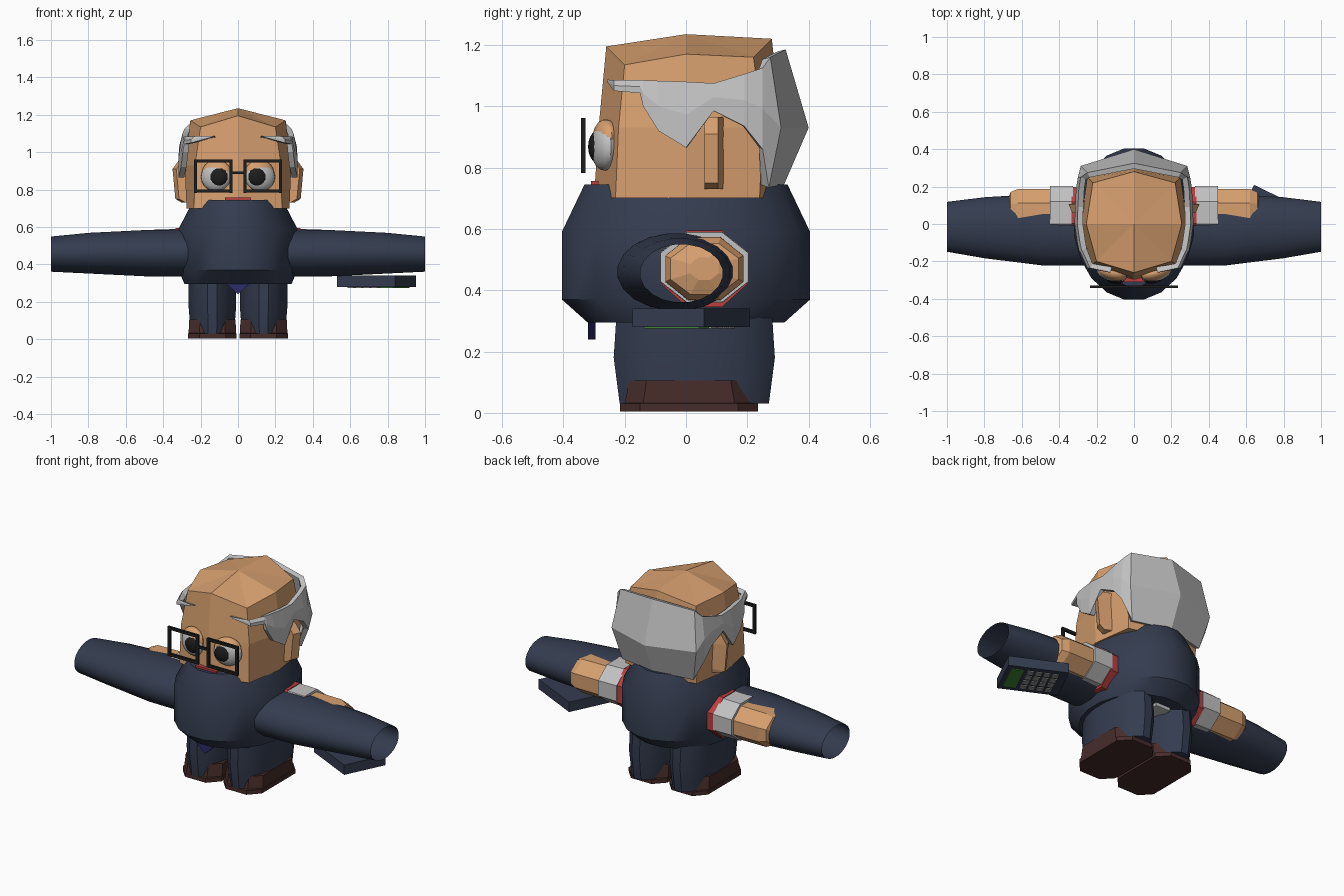
import bpy, bmesh
from math import cos, sin, pi, radians, atan2
from mathutils import Vector, Matrix

cube = bpy.data.objects.get("Cube")
if cube:
    bpy.data.objects.remove(cube, do_unlink=True)


def material(name, red, green, blue):
    mat = bpy.data.materials.new(name)
    mat.use_nodes = True
    mat.diffuse_color = (red, green, blue, 1)
    mat.node_tree.nodes["Principled BSDF"].inputs["Base Color"].default_value = (red, green, blue, 1)
    return mat


skin = material("skin", .68, .35, .16)
navy = material("navy cloth", .034, .045, .078)
grey = material("light grey", .54, .54, .54)
black = material("black", .012, .012, .012)
brown = material("dark brown", .06, .025, .023)
red = material("red", .5, .05, .05)
green = material("screen green", .05, .25, .04)
blue = material("tie blue", .025, .025, .14)
key_grey = material("key grey", .3, .3, .3)


def finish(name, bm, mat, smooth=False):
    """Turn a bmesh into a named object with one colour."""
    bmesh.ops.recalc_face_normals(bm, faces=bm.faces)
    mesh = bpy.data.meshes.new(name)
    bm.to_mesh(mesh)
    bm.free()
    mesh.materials.append(mat)
    obj = bpy.data.objects.new(name, mesh)
    bpy.context.collection.objects.link(obj)
    if smooth:
        bpy.ops.object.select_all(action='DESELECT')
        obj.select_set(True)
        bpy.context.view_layer.objects.active = obj
        bpy.ops.object.shade_smooth_by_angle(angle=radians(35))
    return obj


def skin_rings(bm, rings, closed):
    """Bridge consecutive rows of points with quads."""
    rows = [[bm.verts.new(p) for p in ring] for ring in rings]
    for low, high in zip(rows, rows[1:]):
        count = len(low)
        for i in range(count if closed else count - 1):
            j = (i + 1) % count
            bm.faces.new((low[i], low[j], high[j], high[i]))
    return rows


def loft(name, axis, rings, mat, sides=16, start=True, end=True, smooth=True):
    """Elliptical rings (position, centre a, centre b, radius a, radius b) along x or z."""
    points = []
    for pos, ca, cb, ra, rb in rings:
        ring = []
        for i in range(sides):
            t = 2 * pi * (i + .5) / sides
            a, b = ca + ra * cos(t), cb + rb * sin(t)
            ring.append((pos, a, b) if axis == "x" else (a, b, pos))
        points.append(ring)
    bm = bmesh.new()
    rows = skin_rings(bm, points, True)
    if start:
        bm.faces.new(rows[0])
    if end:
        bm.faces.new(rows[-1])
    return finish(name, bm, mat, smooth)


def prism(name, layers, mat):
    """Stack of same-sized outlines, given as (z, outline)."""
    bm = bmesh.new()
    rows = skin_rings(bm, [[(x, y, z) for x, y in outline] for z, outline in layers], True)
    bm.faces.new(rows[0])
    bm.faces.new(rows[-1])
    return finish(name, bm, mat)


def box(name, centre, size, mat, matrix=Matrix()):
    bm = bmesh.new()
    bmesh.ops.create_cube(bm, size=1)
    bm.transform(matrix @ Matrix.Translation(centre) @ Matrix.Diagonal((*size, 1)))
    return finish(name, bm, mat)


def ball(name, centre, radii, turn, mat):
    bm = bmesh.new()
    bmesh.ops.create_uvsphere(bm, u_segments=16, v_segments=10, radius=1)
    bm.transform(Matrix.Translation(centre) @ Matrix.Rotation(turn, 4, 'Z')
                 @ Matrix.Diagonal((*radii, 1)))
    return finish(name, bm, mat, True)


def mirror(obj):
    mod = obj.modifiers.new("mirror", 'MIRROR')
    mod.use_clip = True
    return obj


# Head: half of a faceted shell, front to back, closed by a low crown
bm = bmesh.new()
rows = skin_rings(bm, [
    [(0, -.30, .70), (.235, -.23, .70), (.275, 0, .70), (.24, .24, .70), (0, .29, .70)],
    [(0, -.285, .93), (.23, -.22, .93), (.285, 0, .93), (.25, .25, .93), (0, .31, .93)],
    [(0, -.26, 1.195), (.2, -.2, 1.135), (.255, 0, 1.17), (.22, .22, 1.16), (0, .28, 1.22)],
], False)
crown = bm.verts.new((0, 0, 1.235))
for a, b in zip(rows[-1], rows[-1][1:]):
    bm.faces.new((a, b, crown))
bm.faces.new(rows[0])
mirror(finish("head", bm, skin))

# Hair: band round the back, ending in pointed tips over the temples
columns = [  # x, y, top, bottom
    (.30, .25, 1.125, .86), (.31, .19, 1.105, .935), (.315, .09, 1.075, .985),
    (.318, 0, 1.08, .865), (.305, -.09, 1.083, .92), (.295, -.14, 1.085, 1.0),
    (.288, -.15, 1.085, 1.043), (.25, -.235, 1.085, 1.05), (.14, -.258, 1.087, 1.08)]
strips = [[(0, .325, 1.185), (0, .40, .93), (0, .32, .745)],
          [(.25, .275, 1.16), (.285, .31, .93), (.24, .27, .735)]]
for x, y, top, bottom in columns:
    strips.append([(x - .015, y, top), (x, y, (top + bottom) / 2), (x, y, bottom)])
bm = bmesh.new()
skin_rings(bm, strips, False)
hair = finish("hair", bm, grey)
thick = hair.modifiers.new("thickness", 'SOLIDIFY')
thick.thickness = .03
thick.offset = -1
mirror(hair)

# Torso
loft("torso", "z", [(.295, 0, 0, .29, .325), (.37, 0, 0, .322, .41),
                    (.59, 0, 0, .322, .41), (.745, 0, 0, .24, .335)], navy, sides=20)
box("shirt_hem", (0, .08, .30), (.1, .34, .05), grey)

# Tie: narrow plate with a pointed end
bm = bmesh.new()
outline = [(-.06, .745), (-.06, .295), (0, .24), (.06, .295), (.06, .745)]
rows = skin_rings(bm, [[(x, y, z) for x, z in outline] for y in (-.32, -.295)], True)
for row in rows:
    bm.faces.new(row)
finish("tie", bm, blue)

# Face: mouth and spectacles
box("mouth", (0, -.298, .742), (.14, .025, .03), red)
box("glasses_bridge", (0, -.335, .89), (.07, .014, .014), black)

for side, label in ((1, "left"), (-1, "right")):
    # Eyes, tilted to follow the cheeks
    turn = side * radians(15)
    ball(label + "_eyelid", (side * .115, -.262, .892), (.08, .04, .066), turn, skin)
    ball(label + "_eyeball", (side * .118, -.266, .868), (.083, .042, .078), turn, grey)
    ball(label + "_pupil", (side * .107, -.287, .868), (.056, .03, .053), turn, black)
    for x in (.037, .228):
        box(label + "_glasses_upright", (side * x, -.335, .872), (.017, .014, .178), black)
    for z in (.792, .953):
        box(label + "_glasses_bar", (side * .1325, -.335, z), (.205, .014, .017), black)

    # Ears
    prism(label + "_ear", [
        (z, [(side * .25, .06), (side * (x - .02), .06), (side * x, .105), (side * .25, .125)])
        for z, x in ((.73, .30), (.75, .335), (.91, .35), (.965, .31))], skin)

    # Open-ended sleeves
    loft(label + "_sleeve", "x", [
        (side * .2, -.03, .46, .195, .128), (side * .48, -.03, .46, .195, .126),
        (side * .8, -.02, .46, .165, .11), (side * 1, -.015, .455, .135, .095)],
        navy, sides=20, start=False, end=False)

    # Lining, cuff and hand showing at the back of each sleeve
    loft(label + "_lining", "x", [(side * .25, .06, .47, .15, .135),
                                  (side * .335, .06, .47, .15, .135)], red, 8, smooth=False)
    loft(label + "_cuff", "x", [(side * .325, .06, .475, .155, .125),
                                (side * .45, .06, .475, .155, .122)], grey, 8, smooth=False)
    loft(label + "_hand", "x", [
        (side * .44, .06, .47, .138, .112), (side * .62, .06, .47, .138, .11),
        (side * .66, .06, .47, .12, .09), (side * .68, .06, .47, .05, .04)],
        skin, 8, smooth=False)

    # Legs and shoes
    mid = side * .137
    loft(label + "_leg", "z", [(.03, mid, .027, .118, .248), (.18, mid, .027, .13, .268),
                               (.33, mid, .027, .13, .258)], navy)
    sole = [(-.07, -.215), (.07, -.215), (.13, -.15), (.13, .17),
            (.07, .235), (-.07, .235), (-.13, .17), (-.13, -.15)]
    layers = []
    for z, wide, deep in ((.005, 1, 1), (.03, 1, 1), (.032, .98, .93), (.105, .95, .86)):
        layers.append((z, [(mid + x * wide, y * deep) for x, y in sole]))
    prism(label + "_shoe", layers, brown)

# Calculator below the left sleeve, keys facing down
place = Matrix.Translation((.74, .017, .31)) @ Matrix.Rotation(atan2(-.15, .31), 4, 'Z')
box("calculator_body", (0, 0, 0), (.344, .26, .06), navy, place)
box("calculator_screen", (.11, 0, -.031), (.075, .2, .008), green, place)
for row in range(4):
    for column in range(4):
        spot = Vector((.035 - row * .047, -.08 + column * .053, -.031))
        box("calculator_key", spot, (.036, .04, .009), key_grey, place)
